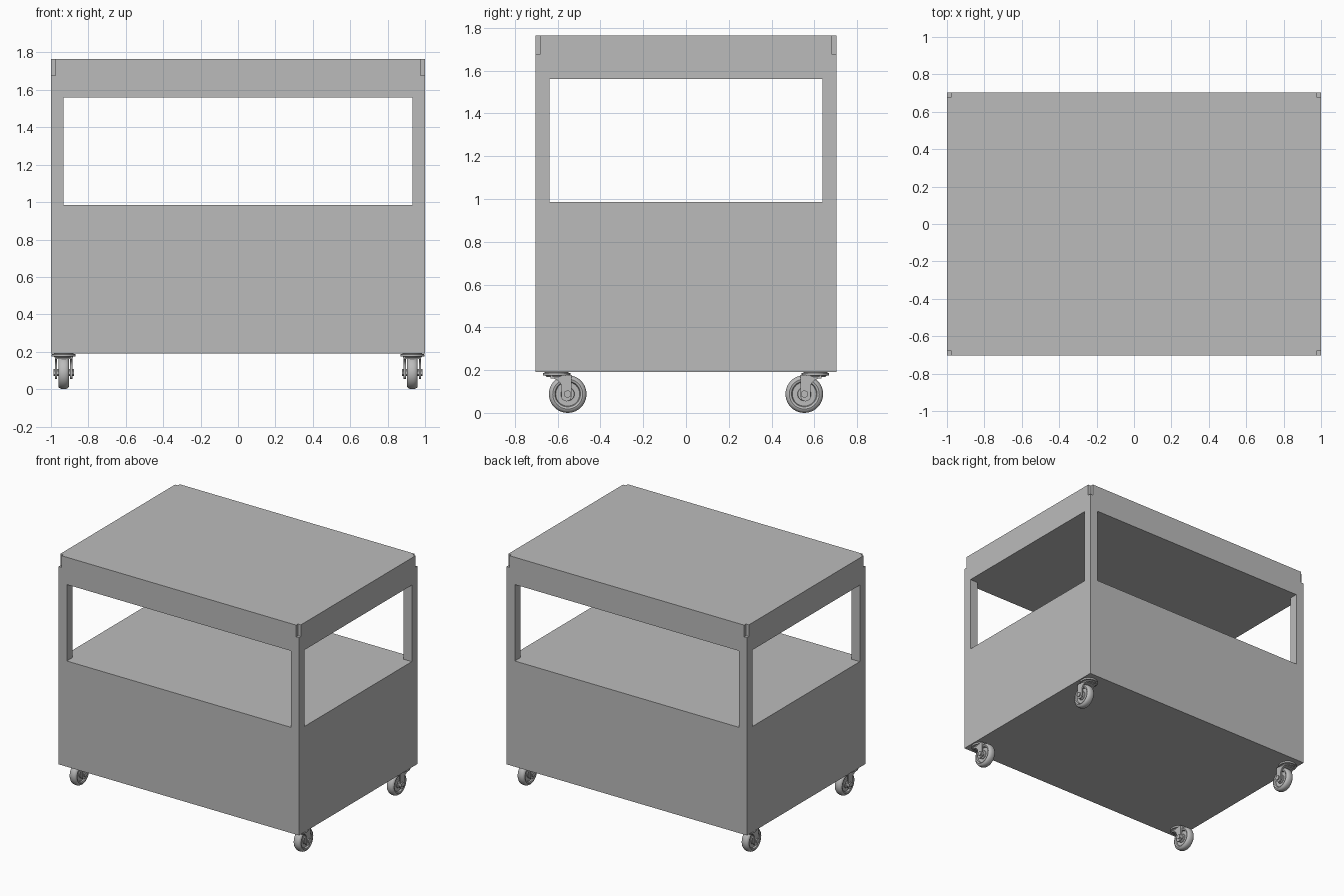
import bpy, bmesh, math
from mathutils import Matrix, Vector

if "Cube" in bpy.data.objects:
    bpy.data.objects.remove(bpy.data.objects["Cube"], do_unlink=True)

grey = bpy.data.materials.new("plain grey")
grey.use_nodes = True
grey.diffuse_color = (0.5, 0.5, 0.5, 1)
grey.node_tree.nodes["Principled BSDF"].inputs["Base Color"].default_value = grey.diffuse_color


def finish(name, bm, smooth=False):
    bmesh.ops.recalc_face_normals(bm, faces=bm.faces)
    mesh = bpy.data.meshes.new(name)
    bm.to_mesh(mesh)
    bm.free()
    mesh.materials.append(grey)
    ob = bpy.data.objects.new(name, mesh)
    bpy.context.collection.objects.link(ob)
    bpy.ops.object.select_all(action='DESELECT')
    ob.select_set(True)
    bpy.context.view_layer.objects.active = ob
    if smooth:
        bpy.ops.object.shade_smooth_by_angle(angle=math.radians(35))
    return ob


def box(name, x, y, z):
    bm = bmesh.new()
    size = Vector((x[1] - x[0], y[1] - y[0], z[1] - z[0]))
    mid = Vector((x[0] + x[1], y[0] + y[1], z[0] + z[1])) / 2
    bmesh.ops.create_cube(bm, size=1, matrix=Matrix.Translation(mid) @ Matrix.Diagonal(size.to_4d()))
    return finish(name, bm)


def lathe(name, profile, centre, axis, steps=40):
    """Spin (radius, along) points round the x or z axis."""
    bm = bmesh.new()
    verts = [bm.verts.new((r, 0, h)) for r, h in profile]
    edges = [bm.edges.new(pair) for pair in zip(verts, verts[1:])]
    bmesh.ops.spin(bm, geom=verts + edges, cent=(0, 0, 0), axis=(0, 0, 1),
                   angle=math.tau, steps=steps)
    bmesh.ops.remove_doubles(bm, verts=bm.verts, dist=0.0001)
    if axis == 'X':
        bm.transform(Matrix.Rotation(math.pi / 2, 4, 'Y'))
    bm.transform(Matrix.Translation(centre))
    return finish(name, bm, True)


def plate(name, outline, x0, x1, sy):
    """Extrude a (y, z) outline along x."""
    bm = bmesh.new()
    face = bm.faces.new([bm.verts.new((x0, y * sy, z)) for y, z in outline])
    out = bmesh.ops.extrude_face_region(bm, geom=[face])
    bmesh.ops.translate(bm, vec=(x1 - x0, 0, 0),
                        verts=[v for v in out["geom"] if isinstance(v, bmesh.types.BMVert)])
    return finish(name, bm, True)


# Cart body: one block with two crossing openings and notched top corners
W, D, BASE, TOP = 1.0, 0.703, 0.19, 1.765
body = box("cart_body", (-W, W), (-D, D), (BASE, TOP))
cutters = [box("side_opening", (-1.2, 1.2), (-0.637, 0.637), (0.985, 1.56)),
           box("front_opening", (-0.932, 0.932), (-1, 1), (0.985, 1.56))]
for sx in (-1, 1):
    for sy in (-1, 1):
        cutters.append(box("corner_notch", sorted((sx * 0.976, sx * 1.1)),
                           sorted((sy * 0.68, sy * 0.8)), (1.677, 1.9)))
bpy.context.view_layer.objects.active = body
for cutter in cutters:
    mod = body.modifiers.new("cut", 'BOOLEAN')
    mod.operation, mod.solver, mod.object = 'DIFFERENCE', 'EXACT', cutter
    bpy.ops.object.modifier_apply(modifier=mod.name)
    bpy.data.objects.remove(cutter, do_unlink=True)

# Casters: swivel head, fork, wheel and axle bolt at each corner
CX, CY, HEAD_Y, R = 0.932, 0.553, 0.605, 0.088
half_wheel = [(0.0, 0.022), (0.03, 0.022), (0.032, 0.016), (0.056, 0.016), (0.06, 0.026),
              (0.07, 0.029), (0.079, 0.026), (0.085, 0.018), (R, 0.008)]
wheel = half_wheel + [(r, -h) for r, h in reversed(half_wheel)]

# Fork leg: straight inner edge, round foot, outer edge sweeping out to the head
leg = [(0.535, 0.172), (0.535, R)]
leg += [(CY + 0.006 + 0.024 * math.cos(a), R - 0.01 + 0.024 * math.sin(a))
        for a in [math.pi * (1 + i / 8) for i in range(9)]]
leg += [(0.583 + 0.05 * (1 - math.cos(a)), 0.122 + 0.04 * math.sin(a))
        for a in [math.pi / 2 * i / 6 for i in range(7)]]
leg += [(0.633, 0.172)]

for sx, side in ((-1, "right"), (1, "left")):
    for sy, end in ((-1, "front"), (1, "back")):
        tag = f"{end}_{side}"
        x = sx * CX
        lathe(f"{tag}_swivel_head",
              [(0, BASE), (0.053, BASE), (0.053, 0.176), (0.047, 0.168), (0, 0.168)],
              (x, sy * HEAD_Y, 0), 'Z', 32).scale = (1, 1, 1)
        # Mounting flange stretched along the cart depth
        lathe(f"{tag}_flange", [(0, BASE), (0.05, BASE), (0.064, 0.186), (0.064, 0.174), (0, 0.174)],
              (x, sy * HEAD_Y, 0), 'Z', 32)
        box(f"{tag}_fork_crown", (x - 0.046, x + 0.046),
            sorted((sy * 0.535, sy * 0.633)), (0.162, 0.178))
        for s in (-1, 1):
            plate(f"{tag}_fork_leg", leg, x + s * 0.035, x + s * 0.046, sy)
        lathe(f"{tag}_wheel", wheel, (x, sy * CY, R), 'X')
        lathe(f"{tag}_axle_bolt", [(0, -0.054), (0.019, -0.054), (0.019, 0.054), (0, 0.054)],
              (x, sy * CY, R), 'X', 6)
